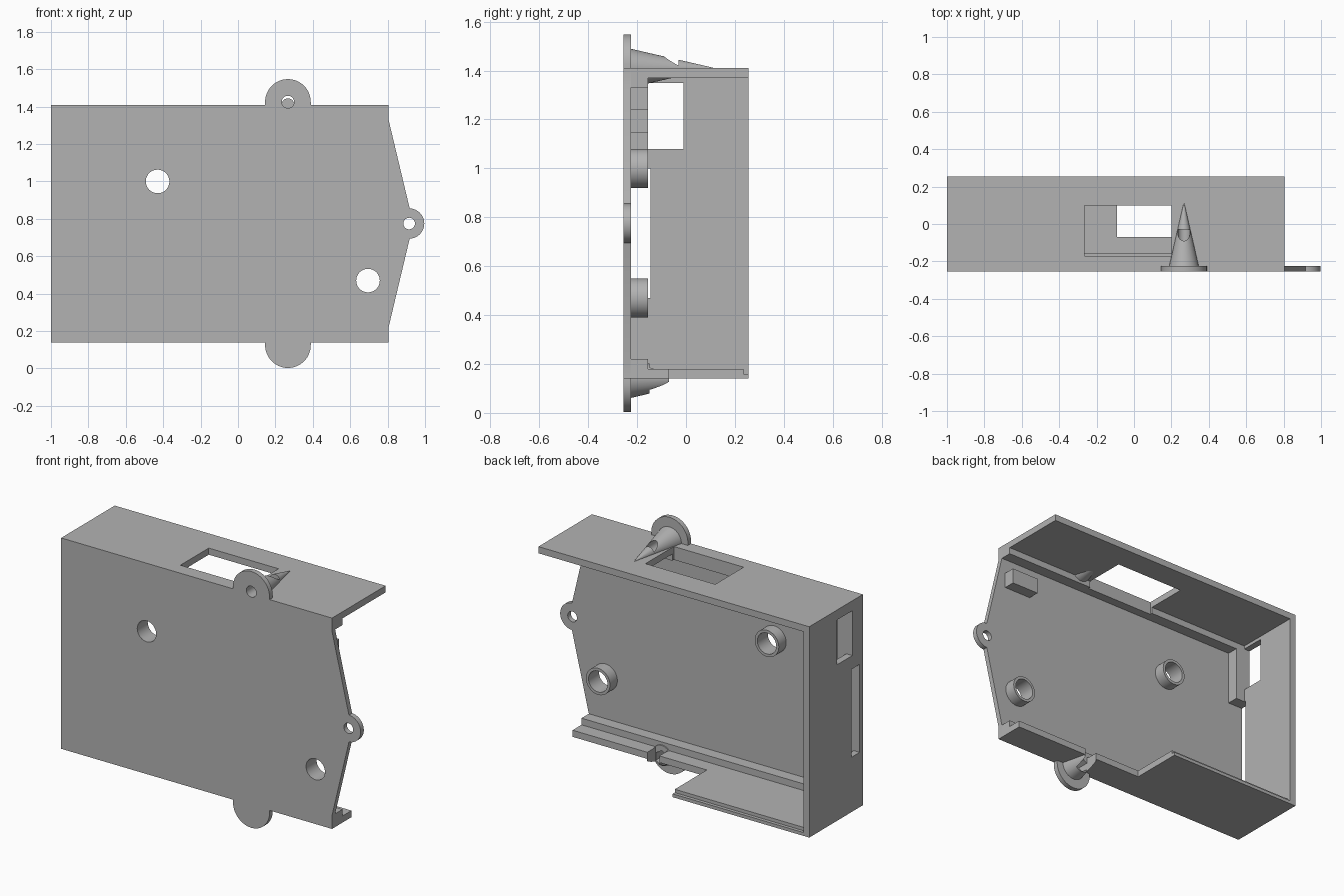
import bpy, bmesh
from math import sin, cos, radians, pi
from mathutils import Matrix, Vector

cube = bpy.data.objects.get("Cube")
if cube:
    bpy.data.objects.remove(cube, do_unlink=True)

grey = bpy.data.materials.new("plastic grey")
grey.use_nodes = True
color = (0.45, 0.45, 0.45, 1)
grey.diffuse_color = color
grey.node_tree.nodes["Principled BSDF"].inputs["Base Color"].default_value = color

FRONT, INNER, LEDGE, BACK = -0.255, -0.225, -0.155, 0.255
BOTTOM, TOP, WALL = 0.14, 1.41, 0.04
LEFT, RIGHT = -1.0, 0.805
EAR_X, EAR_R = 0.267, 0.122
parts = []


def finish(name, bm):
    bmesh.ops.recalc_face_normals(bm, faces=bm.faces)
    mesh = bpy.data.meshes.new(name)
    bm.to_mesh(mesh)
    bm.free()
    obj = bpy.data.objects.new(name, mesh)
    bpy.context.collection.objects.link(obj)
    mesh.materials.append(grey)
    parts.append(obj)
    return obj


def box(name, x, y, z):
    bm = bmesh.new()
    bmesh.ops.create_cube(bm, size=1)
    for v in bm.verts:
        v.co = [lo + (c + 0.5) * (hi - lo) for c, (lo, hi) in zip(v.co, (x, y, z))]
    return finish(name, bm)


def prism(name, points, direction):
    """Extrude a closed outline of 3D points along a direction."""
    bm = bmesh.new()
    face = bm.faces.new([bm.verts.new(p) for p in points])
    result = bmesh.ops.extrude_face_region(bm, geom=[face])
    moved = [g for g in result["geom"] if isinstance(g, bmesh.types.BMVert)]
    bmesh.ops.translate(bm, verts=moved, vec=Vector(direction))
    return finish(name, bm)


def rod(name, x, z, y0, y1, r0, r1, sides=48):
    """Cylinder or cone running from front to back."""
    bm = bmesh.new()
    bmesh.ops.create_cone(bm, cap_ends=True, segments=sides, radius1=r0,
                          radius2=r1, depth=y1 - y0)
    turn = Matrix.Translation((x, (y0 + y1) / 2, z)) @ Matrix.Rotation(-pi / 2, 4, "X")
    bm.transform(turn)
    return finish(name, bm)


def cut(obj, *cutters):
    for cutter in cutters:
        mod = obj.modifiers.new("cut", "BOOLEAN")
        mod.operation, mod.solver, mod.object = "DIFFERENCE", "EXACT", cutter
    bpy.context.view_layer.update()
    graph = bpy.context.evaluated_depsgraph_get()
    mesh = bpy.data.meshes.new_from_object(obj.evaluated_get(graph))
    obj.modifiers.clear()
    obj.data = mesh


def drop(*cutters):
    for cutter in cutters:
        parts.remove(cutter)
        bpy.data.objects.remove(cutter, do_unlink=True)


def arc(x, z, r, start, end, steps=28):
    angles = [radians(start + (end - start) * i / steps) for i in range(steps + 1)]
    return [(x + r * cos(a), z + r * sin(a)) for a in angles]


# Front plate with three screw ears
top_ear_z, low_ear_z, side_ear = TOP + 0.015, BOTTOM - 0.015, (0.915, 0.775)
outline = [(LEFT, BOTTOM), (EAR_X - EAR_R, BOTTOM)]
outline += arc(EAR_X, low_ear_z, EAR_R, 180, 360)
outline += [(EAR_X + EAR_R, BOTTOM), (RIGHT, BOTTOM), (RIGHT, 0.22)]
outline += arc(*side_ear, 0.081, -88, 88)
outline += [(RIGHT, 1.33), (RIGHT, TOP), (EAR_X + EAR_R, TOP)]
outline += arc(EAR_X, top_ear_z, EAR_R, 0, 180)
outline += [(EAR_X - EAR_R, TOP), (LEFT, TOP)]
plate = prism("front_plate", [(x, FRONT, z) for x, z in outline], (0, INNER - FRONT, 0))

# Screw gussets behind the upper and lower ears
top_gusset = rod("top_gusset", EAR_X, TOP, INNER - 0.005, 0.11, 0.08, 0.002)
low_gusset = rod("bottom_gusset", EAR_X, BOTTOM, INNER - 0.005, -0.07, 0.08, 0.042)

# Hollow posts
post_spots = [(-0.43, 1.0), (0.695, 0.47)]
posts = [rod("post", x, z, INNER, LEDGE, 0.08, 0.08) for x, z in post_spots]

# Walls around the plate
inner_left = LEFT + WALL
top_wall = box("top_wall", (inner_left, RIGHT), (INNER, BACK), (TOP - WALL, TOP))
end_wall = box("end_wall", (LEFT, inner_left), (INNER, BACK), (BOTTOM, TOP))


def bottom_layer(name, back, z):
    steps = [(inner_left, INNER), (RIGHT, INNER), (RIGHT, -0.07), (-0.09, -0.07),
             (-0.09, back), (inner_left, back)]
    return prism(name, [(x, y, z) for x, y in steps], (0, 0, WALL / 2))


bottom_layers = [bottom_layer("bottom_wall", BACK, BOTTOM),
                 bottom_layer("bottom_wall_step", BACK - 0.02, BOTTOM + WALL / 2)]

# Inner ledges and stop block
top_ledge = box("top_ledge", (inner_left, RIGHT), (INNER, LEDGE), (1.33, TOP - WALL))
box("bottom_ledge", (inner_left, RIGHT), (INNER, LEDGE), (BOTTOM + WALL, 0.22))
box("end_ledge", (inner_left, -0.9), (INNER, LEDGE), (1.0, 1.33))
box("stop_block", (0.595, 0.78), (INNER, LEDGE), (1.145, 1.24))

# Round openings
post_holes = [rod("cutter", x, z, -0.4, 0, 0.063, 0.063) for x, z in post_spots]
side_hole = rod("cutter", *side_ear, -0.4, 0, 0.031, 0.031)
top_hole = rod("cutter", EAR_X, top_ear_z, -0.4, -0.03, 0.033, 0.033)
nut_pocket = rod("cutter", EAR_X, low_ear_z, -0.238, 0, 0.045, 0.045, sides=6)
cut(plate, *post_holes, side_hole, top_hole, nut_pocket)
for post, hole in zip(posts, post_holes):
    cut(post, hole)
cut(top_gusset, top_hole)
cut(low_gusset, nut_pocket)

# Rectangular openings in the walls
top_window = box("cutter", (-0.265, 0.2), (-0.17, 0.1), (1.2, 1.6))
end_window = box("cutter", (-1.2, -0.93), (LEDGE, -0.01), (1.08, 1.35))
end_slot = box("cutter", (-1.2, -0.93), (-0.3, -0.145), (0.47, 1.0))
notch = box("cutter", (EAR_X - 0.04, EAR_X + 0.04), (-0.15, 0), (0, 0.3))
cut(top_wall, top_window, top_hole)
cut(top_ledge, top_window)
cut(end_wall, end_window, end_slot)
for layer in bottom_layers:
    cut(layer, notch, nut_pocket)
cut(low_gusset, notch)
drop(*post_holes, side_hole, top_hole, nut_pocket, top_window, end_window, end_slot, notch)

# Smooth round surfaces, keep hard edges
bpy.ops.object.select_all(action="DESELECT")
for obj in parts:
    obj.select_set(True)
bpy.context.view_layer.objects.active = plate
bpy.ops.object.shade_smooth_by_angle(angle=radians(30))
